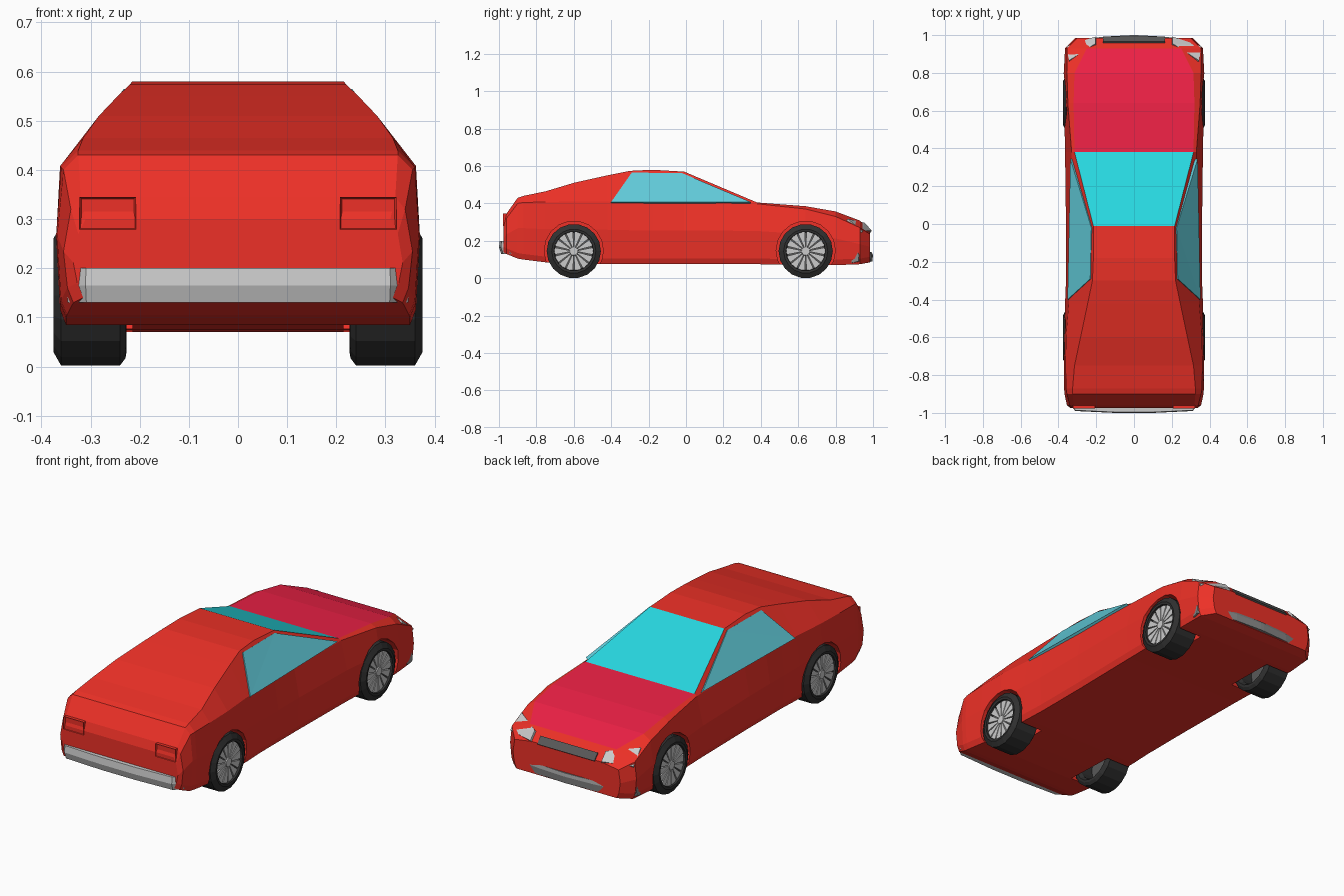
import bpy, bmesh
from math import sin, cos, pi, radians
from mathutils import Matrix, Vector

if "Cube" in bpy.data.objects:
    bpy.data.objects.remove(bpy.data.objects["Cube"])


def material(name, r, g, b):
    m = bpy.data.materials.new(name)
    m.diffuse_color = (r, g, b, 1)
    m.use_nodes = True
    m.node_tree.nodes["Principled BSDF"].inputs["Base Color"].default_value = m.diffuse_color
    return m


RED = material("red_paint", 0.85, 0.03, 0.02)
HOOD = material("hood_paint", 0.85, 0.015, 0.06)
GLASS = material("windshield_glass", 0.02, 0.68, 0.74)
SIDE = material("side_glass", 0.12, 0.6, 0.7)
RUBBER = material("rubber", 0.03, 0.03, 0.03)
DARK = material("dark_grey", 0.1, 0.1, 0.1)
BUMPER = material("bumper_grey", 0.25, 0.25, 0.25)
CHROME = material("light_grey", 0.55, 0.55, 0.55)


def finish(name, bm, *mats):
    bmesh.ops.recalc_face_normals(bm, faces=bm.faces)
    me = bpy.data.meshes.new(name)
    bm.to_mesh(me)
    bm.free()
    ob = bpy.data.objects.new(name, me)
    bpy.context.collection.objects.link(ob)
    for m in mats:
        me.materials.append(m)
    return ob


def loft(bm, rings, closed=False, caps=True):
    """Skin a list of equal-length closed rings; returns faces per span."""
    vs = [[bm.verts.new(p) for p in r] for r in rings]
    n, spans = len(vs[0]), []
    for i in range(len(vs) if closed else len(vs) - 1):
        a, b = vs[i], vs[(i + 1) % len(vs)]
        spans.append([bm.faces.new((a[j], a[(j + 1) % n], b[(j + 1) % n], b[j])) for j in range(n)])
    if caps and not closed:
        bm.faces.new(vs[0])
        bm.faces.new(vs[-1][::-1])
    return spans


# body stations: y, bottom z, half width, belt z, belt x, upper edge x, top z
STATIONS = [
    (-.975, .14, .335, .27, .325, .31, .30),
    (-.96, .13, .355, .32, .34, .32, .345),
    (-.90, .105, .368, .40, .355, .325, .43),
    (-.87, .10, .37, .405, .36, .325, .44),
    (-.75, .085, .37, .408, .362, .315, .465),
    (-.60, .08, .37, .41, .36, .283, .51),
    (-.42, .075, .365, .41, .345, .245, .55),
    (-.30, .075, .36, .405, .341, .22, .574),
    (-.18, .075, .36, .405, .337, .215, .58),
    (-.01, .075, .36, .405, .332, .215, .57),
    (.38, .075, .365, .398, .33, .315, .405),
    (.64, .072, .37, .37, .35, .32, .385),
    (.80, .07, .372, .33, .355, .315, .357),
    (.93, .075, .365, .27, .355, .25, .308),
    (.985, .085, .31, .235, .30, .20, .25),
]


def section(y, zb, w, zm, xm, xe, zt):
    half = [(w - .02, zb), (w - .008, zb + .03), (w, zb + .55 * (zm - zb)), (xm, zm), (xe, zt)]
    return [(x, y, z) for x, z in half] + [(-x, y, z) for x, z in reversed(half)]


# body shell; the top strip carries the windshield and the hood
bm = bmesh.new()
spans = loft(bm, [section(*s) for s in STATIONS])
spans[9][4].material_index = 1
for i in (10, 11, 12):
    spans[i][4].material_index = 2
body = finish("body", bm, RED, GLASS, HOOD)

# wheel wells
AXLES = {"rear": -.60, "front": .64}
WHEEL_Z = .145
bm = bmesh.new()
for y in AXLES.values():
    for s in (-1, 1):
        mat = Matrix.Translation((s * .36, y, WHEEL_Z + .003)) @ Matrix.Rotation(pi / 2, 4, 'Y')
        bmesh.ops.create_cone(bm, cap_ends=True, segments=18, radius1=.158, radius2=.158, depth=.29, matrix=mat)
cutter = finish("wheel_well_cutter", bm, RED)
cutter.hide_render = True
cutter.display_type = 'WIRE'
mod = body.modifiers.new("wheel_wells", 'BOOLEAN')
mod.operation = 'DIFFERENCE'
mod.object = cutter


def slab(name, pts, thick, mat, side=1):
    """Thin panel from corner points, extruded inward along the given vector."""
    bm = bmesh.new()
    outer = [Vector((side * x, y, z)) for x, y, z in pts]
    t = Vector((side * thick[0], thick[1], thick[2]))
    loft(bm, [outer, [p + t for p in outer]])
    bmesh.ops.triangulate(bm, faces=bm.faces)
    return finish(name, bm, mat)


def bumper(name, path, sect, mat):
    """Sweep a (inset, z) section along a mirrored plan path."""
    full = [(-x, y) for x, y in reversed(path)] + [(x, y) for x, y in path]
    sign = 1 if path[0][1] > 0 else -1
    bm = bmesh.new()
    loft(bm, [[(x * (1 - d * .4), y - sign * d, z) for d, z in sect] for x, y in full])
    return finish(name, bm, mat)


bumper("rear_bumper", [(.10, -1.0), (.31, -.99), (.348, -.95)],
       [(.03, .20), (.004, .20), (0, .165), (.012, .13), (.04, .13)], CHROME)
bumper("front_bumper", [(.01, 1.0), (.16, .992), (.29, .975), (.362, .925)],
       [(.04, .14), (.008, .14), (0, .125), (.004, .09), (.04, .082)], BUMPER)

# grille in a slot between the headlights
slab("grille", [(-.165, .965, .282), (.165, .965, .282), (.165, .992, .248), (-.165, .992, .248)],
     (0, -.03, -.02), DARK)


def tail_light(name, s):
    bm = bmesh.new()
    bmesh.ops.create_cube(bm, size=1, matrix=Matrix.Translation((s * .265, -.958, .312))
                          @ Matrix.Diagonal((.115, .04, .066, 1)))
    back = min(bm.faces, key=lambda f: f.calc_center_median().y)
    bmesh.ops.inset_region(bm, faces=[back], thickness=.006)
    bmesh.ops.translate(bm, verts=back.verts, vec=(0, .008, 0))
    return finish(name, bm, RED)


def circle(r, x, n):
    return [(x, r * cos(2 * pi * k / n), r * sin(2 * pi * k / n)) for k in range(n)]


def wheel(name, s, y):
    place = Matrix.Translation((s * .225, y, WHEEL_Z)) @ Matrix.Diagonal((s, 1, 1, 1))
    # tyre ring, lathed around the axle
    bm = bmesh.new()
    prof = [(.105, .02), (.118, .002), (.13, .004), (.145, .015), (.145, .135), (.118, .15), (.105, .148), (.102, .125)]
    loft(bm, [circle(r, x, 18) for r, x in prof], closed=True)
    bm.transform(place)
    finish(name + "_tyre", bm, RUBBER)
    # dark dish behind the spokes
    bm = bmesh.new()
    loft(bm, [circle(.106, .09, 18), circle(.106, .122, 18)])
    bm.transform(place)
    finish(name + "_dish", bm, DARK)
    # wedge spokes and hub
    bm = bmesh.new()
    loft(bm, [circle(.026, .12, 14), circle(.022, .143, 14)])
    for k in range(14):
        rot = Matrix.Rotation(2 * pi * k / 14, 4, 'X')
        ring = [[rot @ Vector((x, a, b)) for a, b in ((.02, -.003), (.103, -.0195), (.103, .0195), (.02, .003))]
                for x in (.118, .138)]
        loft(bm, ring)
    bm.transform(place)
    finish(name + "_spokes", bm, CHROME)


# everything that exists on both sides
for side, s in (("left", -1), ("right", 1)):
    slab(side + "_window", [(.352, -.40, .408), (.337, .345, .408), (.226, -.02, .562), (.232, -.29, .565)],
         (-.02, 0, -.015), SIDE, s)
    slab(side + "_headlight", [(.205, .992, .256), (.205, .955, .297), (.345, .865, .318), (.356, .942, .252)],
         (-.01, -.02, -.03), CHROME, s)
    tail_light(side + "_tail_light", s)
    for end, y in AXLES.items():
        wheel(f"{end}_{side}_wheel", s, y)
